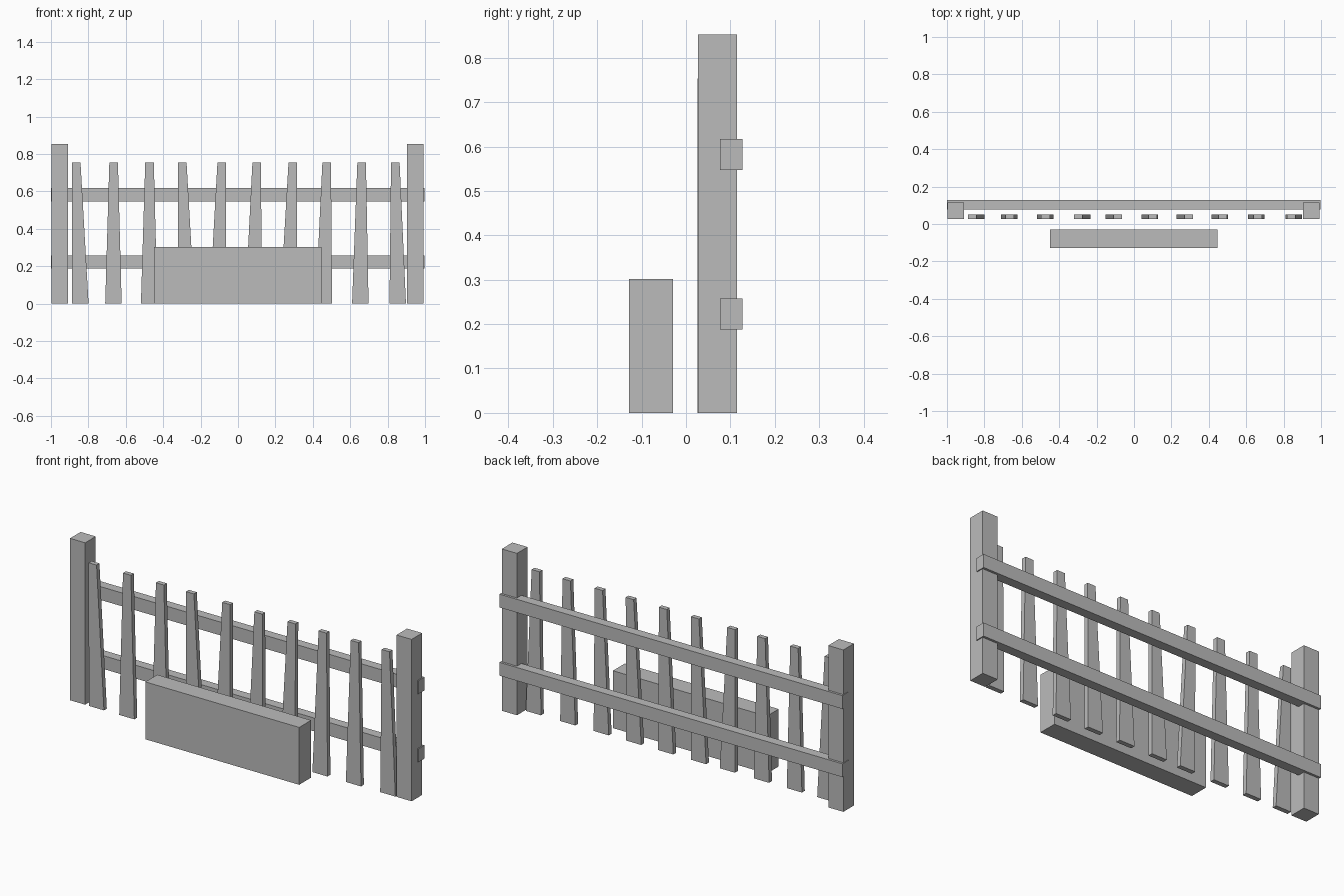
import bpy
import bmesh

default_cube = bpy.data.objects.get("Cube")
if default_cube:
    bpy.data.objects.remove(default_cube, do_unlink=True)

# One plain grey for every part
grey = bpy.data.materials.new("plain_grey")
grey.use_nodes = True
colour = (0.5, 0.5, 0.5, 1.0)
grey.diffuse_color = colour
grey.node_tree.nodes["Principled BSDF"].inputs["Base Color"].default_value = colour


def add_block(name, x_bottom, x_top, y_span, z_span):
    """Flat-sided block whose x span may differ between bottom and top."""
    bm = bmesh.new()
    bmesh.ops.create_cube(bm, size=1.0)
    for vert in bm.verts:
        x_span = x_top if vert.co.z > 0 else x_bottom
        vert.co = (x_span[vert.co.x > 0], y_span[vert.co.y > 0], z_span[vert.co.z > 0])
    bmesh.ops.recalc_face_normals(bm, faces=bm.faces)
    mesh = bpy.data.meshes.new(name)
    bm.to_mesh(mesh)
    bm.free()
    mesh.materials.append(grey)
    obj = bpy.data.objects.new(name, mesh)
    bpy.context.collection.objects.link(obj)
    return obj


def add_box(name, x_span, y_span, z_span):
    return add_block(name, x_span, x_span, y_span, z_span)


def span(centre, width):
    return (centre - width / 2, centre + width / 2)


# End posts
post_width = 0.088
for name, centre in (("right_post", -0.953), ("left_post", 0.948)):
    add_box(name, span(centre, post_width), (0.027, 0.115), (0, 0.852))

# Horizontal rails behind the pickets
rail_height = 0.07
for name, height in (("lower_rail", 0.223), ("upper_rail", 0.582)):
    add_box(name, (-1, 0.997), (0.077, 0.127), span(height, rail_height))

# Tapered pickets, each leaning a little: (bottom centre, top centre)
picket_centres = [
    (-0.843, -0.865), (-0.666, -0.665), (-0.475, -0.473), (-0.276, -0.298),
    (-0.108, -0.087), (0.083, 0.1), (0.27, 0.293), (0.459, 0.474),
    (0.654, 0.661), (0.854, 0.841),
]
for number, (bottom, top) in enumerate(picket_centres, 1):
    add_block(f"picket_{number}", span(bottom, post_width), span(top, 0.046),
              (0.026, 0.05), (0, 0.753))

# Low trough in front of the fence
add_box("front_trough", (-0.45, 0.446), (-0.128, -0.029), (0, 0.302))
